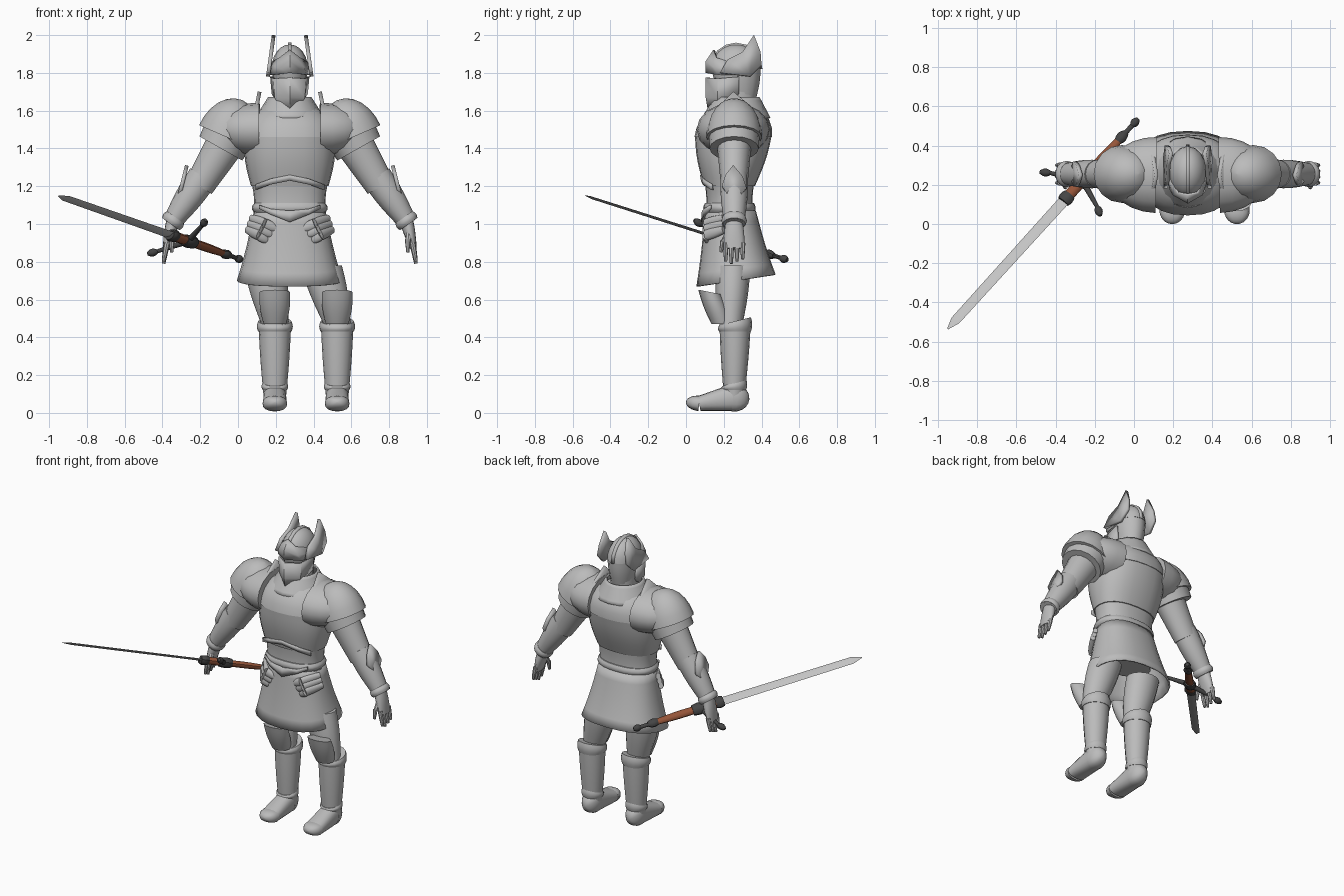
import bpy, bmesh, math
from mathutils import Vector

old = bpy.data.objects.get("Cube")
if old:
    bpy.data.objects.remove(old, do_unlink=True)

MIDDLE = .274  # centre line of the upper body
DEPTH, WIDTH, HEIGHT = Vector((0, 1, 0)), Vector((1, 0, 0)), Vector((0, 0, 1))
parts = []


def material(name, red, green, blue):
    mat = bpy.data.materials.new(name)
    mat.use_nodes = True
    mat.diffuse_color = (red, green, blue, 1)
    mat.node_tree.nodes["Principled BSDF"].inputs["Base Color"].default_value = mat.diffuse_color
    return mat


steel = material("armour_steel", .5, .5, .5)
blade_steel = material("blade_steel", .55, .55, .55)
dark = material("dark_metal", .06, .06, .06)
leather = material("brown_leather", .3, .09, .04)


def finish(name, bm, mat=steel, thickness=0):
    """Turn a bmesh into a named object, optionally with plate thickness."""
    bmesh.ops.recalc_face_normals(bm, faces=bm.faces)
    mesh = bpy.data.meshes.new(name)
    bm.to_mesh(mesh)
    bm.free()
    mesh.materials.append(mat)
    obj = bpy.data.objects.new(name, mesh)
    bpy.context.collection.objects.link(obj)
    if thickness:
        solid = obj.modifiers.new("thickness", 'SOLIDIFY')
        solid.thickness = thickness
        solid.offset = 0
    parts.append(obj)


def body(name, start, end, size, end_size=None, bulge=0, centre=MIDDLE, side=1, ref=DEPTH, level=False,
         rounded=False, closed=True, tilt=0, square=1, sides=16, steps=6, mat=steel):
    """Elliptical form from start to end. Sizes are radii along ref and across it.
    bulge swells the middle, rounded closes the end as a dome, tilt slopes the end along y."""
    start, end = (Vector((centre + side * x, y, z)) for x, y, z in (start, end))
    size, end_size = Vector(size), Vector(end_size or size)
    axis = HEIGHT if level else (end - start).normalized()
    u = (ref - axis * ref.dot(axis)).normalized()
    v = axis.cross(u)
    bm = bmesh.new()
    loops = []
    for i in range(steps + 1):
        t = i / steps
        swell = 1 + bulge * math.sin(math.pi * t)
        if rounded:
            swell = math.cos(t * math.pi / 2) + .02
            t = math.sin(t * math.pi / 2)
        middle = start.lerp(end, t)
        a, b = size.lerp(end_size, t) * swell
        loop = []
        for k in range(sides):
            angle = math.tau * k / sides
            c, s = (math.copysign(abs(w) ** square, w) for w in (math.cos(angle), math.sin(angle)))
            point = middle + u * c * a + v * s * b
            point.z += tilt * t * (point.y - middle.y)
            loop.append(bm.verts.new(point))
        loops.append(loop)
    for low, high in zip(loops, loops[1:]):
        for k in range(sides):
            bm.faces.new((low[k - 1], low[k], high[k], high[k - 1]))
    if closed:
        bm.faces.new(loops[0])
        bm.faces.new(loops[-1])
    finish(name, bm, mat, 0 if closed else .01)


def sheet(name, rows):
    """Plate symmetric about the middle; each row runs from the centre outwards."""
    bm = bmesh.new()
    grid = []
    for row in rows:
        full = [(-x, y, z) for x, y, z in reversed(row[1:])] + row
        grid.append([bm.verts.new((MIDDLE + x, y, z)) for x, y, z in full])
    for top, low in zip(grid, grid[1:]):
        for k in range(len(top) - 1):
            bm.faces.new((top[k], top[k + 1], low[k + 1], low[k]))
    finish(name, bm, thickness=.012)


def fin(name, outline, x=0, lean=0, side=1, thickness=.015):
    """Upright plate from a (y, z) outline, leaning outwards below its peak."""
    peak = max(z for y, z in outline)
    bm = bmesh.new()
    bm.faces.new([bm.verts.new((MIDDLE + side * (x + lean * (peak - z)), y, z)) for y, z in outline])
    bmesh.ops.triangulate(bm, faces=bm.faces)
    finish(name, bm, thickness=thickness)


# Torso: breastplate, yoke, waist, collar, belt and skirt
torso = dict(level=True, sides=24, square=.85)
body("cuirass", (0, .23, 1.2), (0, .25, 1.46), (.135, .205), (.202, .24), bulge=.06, **torso)
body("shoulder_yoke", (0, .25, 1.46), (0, .27, 1.65), (.202, .24), rounded=True, **torso)
body("abdomen", (0, .23, 1), (0, .23, 1.25), (.13, .2), (.135, .21), bulge=-.08, **torso)
body("gorget", (0, .265, 1.56), (0, .27, 1.67), (.178, .18), (.115, .11), level=True, closed=False)
body("neck", (0, .27, 1.6), (0, .27, 1.72), (.1, .08))
body("belt", (0, .23, 1.06), (0, .23, 1.11), (.13, .188), bulge=.07, **torso)
body("hips", (0, .24, .84), (0, .24, 1.04), (.12, .18), level=True)
body("skirt", (0, .235, 1.07), (0, .265, .7), (.13, .185), (.205, .275), bulge=-.03, tilt=.15,
     closed=False, **torso)
sheet("belt_plate", [[(0, .09, 1.07), (.1, .1, 1.08), (.16, .13, 1.1)],
                     [(0, .085, 1.01), (.1, .1, 1.05), (.16, .13, 1.08)]])
sheet("breastplate_rim", [[(0, .08, 1.26), (.1, .09, 1.24), (.18, .135, 1.21)],
                          [(0, .085, 1.23), (.1, .095, 1.21), (.18, .14, 1.18)]])

# Helmet with a visor slot, pointed brow and crest
body("helmet", (0, .28, 1.66), (0, .265, 1.82), (.09, .07), (.13, .095), bulge=.05, level=True)
body("helmet_dome", (0, .265, 1.82), (0, .265, 1.95), (.13, .095), rounded=True, level=True)
sheet("visor", [[(0, .11, 1.775), (.082, .17, 1.77), (.098, .28, 1.78)],
                [(0, .11, 1.67), (.075, .17, 1.67), (.09, .28, 1.69)],
                [(0, .12, 1.61), (.05, .17, 1.62), (.07, .25, 1.66)]])
sheet("brow", [[(0, .15, 1.92), (.05, .16, 1.88), (.1, .25, 1.85)],
               [(0, .11, 1.86), (.07, .15, 1.83), (.105, .25, 1.82)],
               [(0, .11, 1.8), (.085, .17, 1.79), (.103, .26, 1.79)]])
arc = [math.pi * k / 8 for k in range(9)]
outer = [(.265 + .14 * math.cos(a), 1.82 + .14 * math.sin(a)) for a in arc]
inner = [(.265 + .11 * math.cos(a), 1.82 + .11 * math.sin(a)) for a in reversed(arc)]
fin("helmet_crest", outer + inner, thickness=.02)

arm_y = .255
for side, label in ((-1, "right"), (1, "left")):
    fin(label + "_helmet_wing", [(.18, 1.8), (.22, 1.87), (.3, 1.91), (.36, 2), (.395, 1.91),
                                 (.4, 1.84), (.34, 1.78)], x=.085, lean=.14, side=side, thickness=.02)

    # Shoulder armour
    fin(label + "_shoulder_flange", [(.09, 1.46), (.13, 1.58), (.25, 1.7), (.37, 1.6), (.41, 1.46)],
        x=.16, lean=.2, side=side, thickness=.02)
    body(label + "_shoulder_cap", (.16, .25, 1.5), (.41, arm_y, 1.5), (.19, .14), rounded=True, side=side)
    body(label + "_pauldron", (.335, arm_y, 1.46), (.25, arm_y, 1.655), (.145, .155), rounded=True, side=side)
    body(label + "_pauldron_lame", (.32, arm_y, 1.48), (.365, arm_y, 1.4), (.135, .14), (.13, .13), side=side)

    # Arm and bracer
    body(label + "_upper_arm", (.32, arm_y, 1.46), (.48, arm_y, 1.2), (.095, .105), (.07, .078), side=side)
    body(label + "_bracer", (.46, arm_y, 1.25), (.63, arm_y, 1), (.072, .08), (.052, .048), bulge=.12, side=side)
    body(label + "_bracer_cuff", (.605, arm_y, 1.035), (.63, arm_y, 1), (.06, .056), bulge=.12, side=side)
    fin(label + "_elbow_fin", [(.19, 1.2), (.21, 1.26), (.25, 1.31), (.3, 1.25), (.32, 1.19), (arm_y, 1.1)],
        x=.545, lean=.25, side=side, thickness=.02)

    # Hand
    body(label + "_palm", (.62, arm_y, 1.01), (.655, arm_y, .87), (.045, .035), (.052, .018), bulge=.1, side=side)
    for i in range(4):
        y = arm_y + .03 * (i - 1.5)
        body(f"{label}_finger_{i + 1}", (.65, y, .9), (.668, y, .79 + .012 * abs(i - 1)), (.014, .015),
             (.008, .009), bulge=.1, side=side, sides=8)
    body(label + "_thumb", (.63, .225, .95), (.625, .195, .9), (.02, .018), (.014, .014), side=side, sides=8)
    body(label + "_thumb_tip", (.625, .195, .91), (.625, .185, .85), (.015, .015), (.008, .008),
         side=side, sides=8)

    # Overlapping hip plates, wrapping from the front round the side
    for i in range(3):
        drop = .03 * i
        front = (.13 + drop / 2, .105, 1 - drop)
        body(f"{label}_tasset_front_{i + 1}", front, (.05 + drop, .115, .965 - drop), (.028, .018),
             rounded=True, side=side, ref=HEIGHT)
        body(f"{label}_tasset_side_{i + 1}", front, (.205 + drop / 3, .2, 1.03 - drop), (.028, .018),
             (.02, .015), bulge=.15, side=side, ref=HEIGHT)

    # Legs, standing slightly off the centre line
    leg = dict(side=side, centre=.195 if side < 0 else .525, level=True)
    hip = .055 if side < 0 else -.085
    body(label + "_thigh", (hip, .25, .78), (0, .235, .47), (.09, .11), (.065, .072), bulge=.1, **leg)
    body(label + "_knee_guard", (0, .19, .47), (0, .125, .64), (.055, .06), (.06, .08), bulge=.12, tilt=-.2, **leg)
    body(label + "_boot_shaft", (0, .26, .47), (0, .255, .07), (.083, .086), (.053, .058), bulge=.05, **leg)
    body(label + "_boot_rim", (0, .26, .43), (0, .26, .485), (.084, .088), bulge=.08, tilt=.25, **leg)
    body(label + "_ankle_rim", (0, .255, .12), (0, .255, .16), (.063, .064), bulge=.1, tilt=.3, **leg)
    leg.update(level=False, ref=WIDTH, square=.8)
    body(label + "_foot", (0, .25, .08), (0, .07, .05), (.06, .072), (.064, .04), **leg)
    body(label + "_toe", (0, .07, .05), (0, 0, .058), (.064, .04), rounded=True, **leg)
    body(label + "_heel", (0, .25, .08), (0, .335, .07), (.06, .072), rounded=True, **leg)

# Sword axes: along runs from tip to pommel, across follows the guard
tip = Vector((-.95, -.535, 1.15))
along = Vector((.97, 1.07, -.34)).normalized()
across = Vector((.77, -.54, .44))
across = (across - along * across.dot(along)).normalized()


def sword_part(name, mat, start, end, size, end_size=None, reach=0, end_reach=0, **options):
    body(name, tip + along * start + across * reach, tip + along * end + across * end_reach,
         size, end_size, centre=0, mat=mat, **options)


flat = dict(ref=across, sides=4, steps=1)
sword_part("sword_blade", blade_steel, .06, .95, (.027, .007), (.031, .007), **flat)
sword_part("sword_tip", blade_steel, .06, 0, (.027, .007), (.004, .001), **flat)
grip = dict(ref=across, sides=10)
sword_part("blade_collar", dark, .9, .95, (.034, .026), bulge=.2, **grip)
sword_part("lower_grip", leather, .94, 1.03, (.03, .024), **grip)
sword_part("guard_block", dark, 1.02, 1.1, (.034, .028), bulge=.2, **grip)
sword_part("grip", leather, 1.09, 1.34, (.026, .02), (.02, .015), bulge=.15, **grip)
sword_part("grip_ring", dark, 1.32, 1.39, (.017, .014), bulge=.7, **grip)
sword_part("pommel_neck", dark, 1.38, 1.45, (.013, .011), **grip)
sword_part("pommel", dark, 1.435, 1.485, (.011, .011), bulge=1, **grip)
for sign, label in ((-1, "lower"), (1, "upper")):
    sword_part(label + "_guard_arm", dark, 1.05, .98, (.017, .017), (.01, .01), end_reach=sign * .17)
    sword_part(label + "_guard_knob", dark, .985, .955, (.009, .009), bulge=1.3,
               reach=sign * .16, end_reach=sign * .21)

# Smooth shading with crisp edges
bpy.ops.object.select_all(action='DESELECT')
for obj in parts:
    obj.select_set(True)
bpy.context.view_layer.objects.active = parts[0]
bpy.ops.object.shade_smooth_by_angle(angle=math.radians(38))
